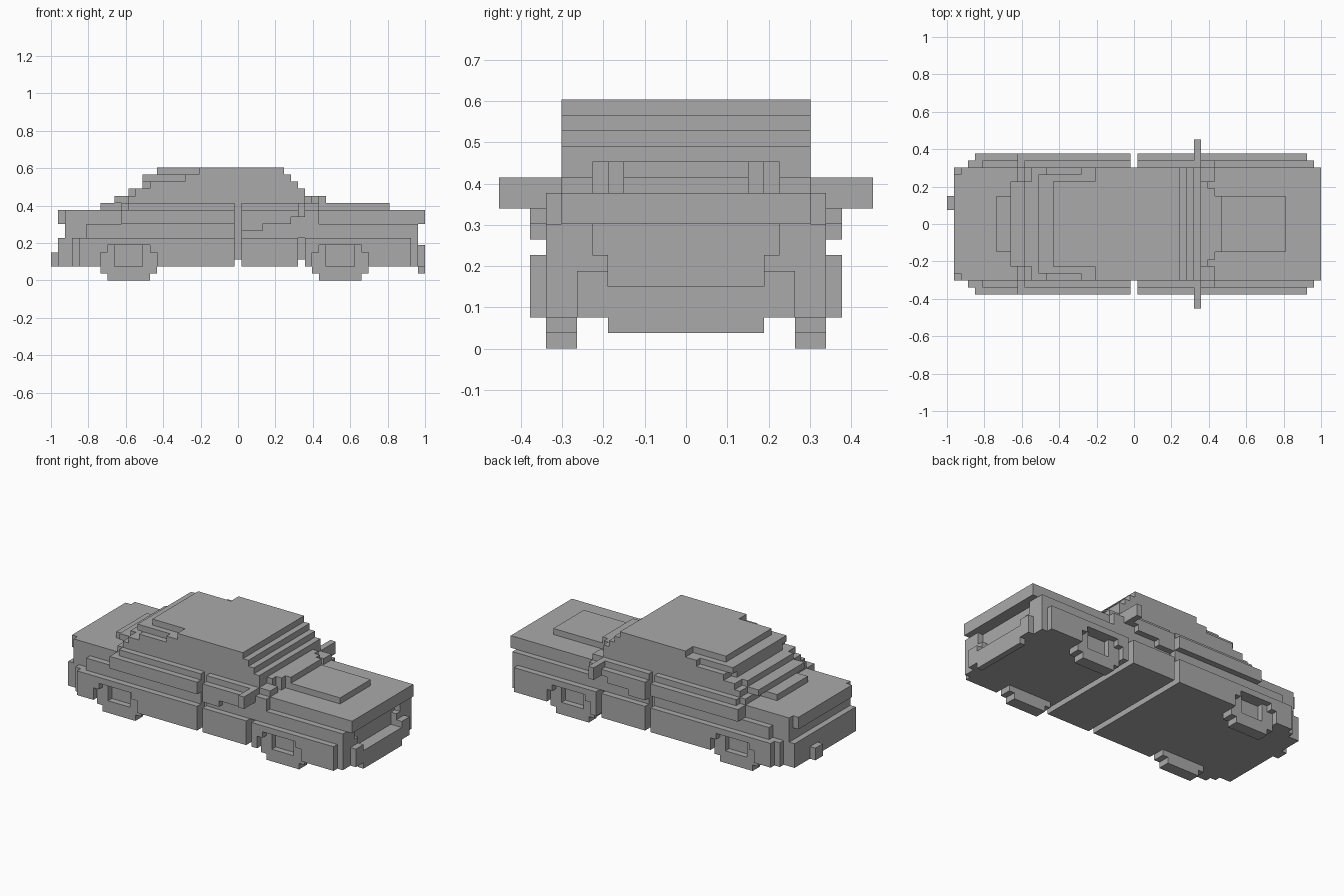
import bpy, bmesh
from itertools import product
from mathutils import Vector

old = bpy.data.objects.get("Cube")
if old:
    bpy.data.objects.remove(old)

UNIT = 2 / 53          # size of one block
HALF = 53 / 2          # half the car length in blocks

grey = bpy.data.materials.new("plain grey")
grey.use_nodes = True
grey.diffuse_color = (0.4, 0.4, 0.4, 1)
grey.node_tree.nodes["Principled BSDF"].inputs["Base Color"].default_value = (0.4, 0.4, 0.4, 1)


def cells(boxes, mirrored=True):
    """Block cells of boxes given as (x0, x1, y0, y1, z0, z1), y mirrored."""
    found = set()
    for x0, x1, y0, y1, z0, z1 in boxes:
        for x, y, z in product(range(x0, x1), range(y0, y1), range(z0, z1)):
            found.add((x, y, z))
            if mirrored:
                found.add((x, -1 - y, z))
    return found


def part(name, boxes, cuts=(), mirrored=True):
    """Outer skin of the boxes minus the cuts, with flat areas merged."""
    solid = cells(boxes, mirrored) - cells(cuts, mirrored)
    bm = bmesh.new()
    verts = {}

    def vert(p):
        if p not in verts:
            x, y, z = p
            verts[p] = bm.verts.new(Vector((x - HALF, y, z)) * UNIT)
        return verts[p]

    for cell in solid:
        for axis, side in product(range(3), (0, 1)):
            beside = list(cell)
            beside[axis] += 2 * side - 1
            if tuple(beside) in solid:
                continue
            u, v = (axis + 1) % 3, (axis + 2) % 3
            ring = []
            for du, dv in ((0, 0), (1, 0), (1, 1), (0, 1)):
                p = list(cell)
                p[axis] += side
                p[u] += du
                p[v] += dv
                ring.append(vert(tuple(p)))
            bm.faces.new(ring if side else ring[::-1])
    bmesh.ops.dissolve_limit(bm, angle_limit=0.01, verts=bm.verts, edges=bm.edges)
    mesh = bpy.data.meshes.new(name)
    bm.to_mesh(mesh)
    bm.free()
    mesh.materials.append(grey)
    obj = bpy.data.objects.new(name, mesh)
    bpy.context.collection.objects.link(obj)


DOOR_GAP, FENDER_GAP = 26, 35
REAR_WHEEL, FRONT_WHEEL = 7, 37


def arch(x):
    """Stepped wheel outline above the sill."""
    return [(x, x + 8, 8, 10, 2, 4), (x + 1, x + 7, 8, 10, 2, 5)]


# Central body with floor grooves, open nose and recessed tail
part("body",
     [(1, 52, 0, 8, 2, 6), (2, 52, 0, 8, 6, 8)],
     [(DOOR_GAP, DOOR_GAP + 1, 0, 8, 2, 3), (FENDER_GAP, FENDER_GAP + 1, 0, 8, 2, 3),
      (51, 52, 0, 5, 4, 6), (51, 52, 0, 6, 6, 8)])

# Lower side panels with gaps and wheel arches
part("side_panels",
     [(3, 52, 8, 9, 2, 6), (4, 51, 9, 10, 2, 6)],
     arch(REAR_WHEEL) + arch(FRONT_WHEEL)
     + [(x, x + 1, 8, 10, 2, 6) for x in (DOOR_GAP, FENDER_GAP)])

# Recessed strip above the side panels
part("side_strip", [(5, 52, 8, 9, 6, 8)], [(DOOR_GAP, DOOR_GAP + 1, 8, 9, 6, 8)])

# Hood and trunk deck, with notched tail corners
part("deck", [(1, 53, 0, 8, 8, 10)], [(1, 2, 7, 8, 8, 10)])

# Door bands, window sill and handles
part("door_band",
     [(10, 35, 8, 10, 8, 10), (35, 38, 8, 9, 8, 10), (11, 36, 8, 9, 10, 11)],
     [(DOOR_GAP, DOOR_GAP + 1, 8, 10, 8, 11), (34, 35, 9, 10, 8, 9)])
part("door_handles", [(27, 30, 9, 10, 7, 8)])

# Raised panels on hood and trunk, and the stepped cowl
part("hood_panel", [(39, 48, 0, 4, 10, 11)])
part("trunk_panel", [(7, 10, 0, 4, 10, 11)])
part("cowl", [(36, 37, 0, 6, 10, 12), (37, 38, 0, 5, 10, 12),
              (38, 39, 0, 4, 10, 12), (36, 38, 6, 8, 10, 11)])

# Cabin stacked in layers: rear edge, rear edge of the outer rails, front edge
layers = [(10, 10, 36), (9, 11, 36), (11, 12, 36), (13, 14, 35), (13, 19, 34), (15, 21, 33)]
cabin = []
for i, (rear, rail, front) in enumerate(layers):
    z = 10 + i
    inner = 7 if z == 14 else 6
    cabin += [(rear, front, 0, inner, z, z + 1), (rail, front, inner, 8, z, z + 1)]
part("cabin", cabin)

# Front bumper with raised ends
part("front_bumper", [(52, 53, 0, 5, 1, 4), (52, 53, 5, 7, 2, 5), (51, 52, 0, 5, 1, 2)],
     [(51, 52, 0, 5, 1, 2)])

# Side mirrors
part("mirrors", [(35, 36, 9, 12, 9, 11), (35, 36, 8, 9, 10, 11)])

# Exhaust stub on the left
part("exhaust", [(0, 1, 2, 4, 2, 4)], mirrored=False)

# Wheels with recessed hubs
for name, x in (("rear_wheels", REAR_WHEEL), ("front_wheels", FRONT_WHEEL)):
    part(name,
         [(x, x + 8, 7, 9, 1, 2), (x + 1, x + 7, 7, 9, 0, 2),
          (x, x + 8, 8, 9, 2, 4), (x + 1, x + 7, 8, 9, 2, 5)],
         [(x + 2, x + 6, 8, 9, 2, 5)])
